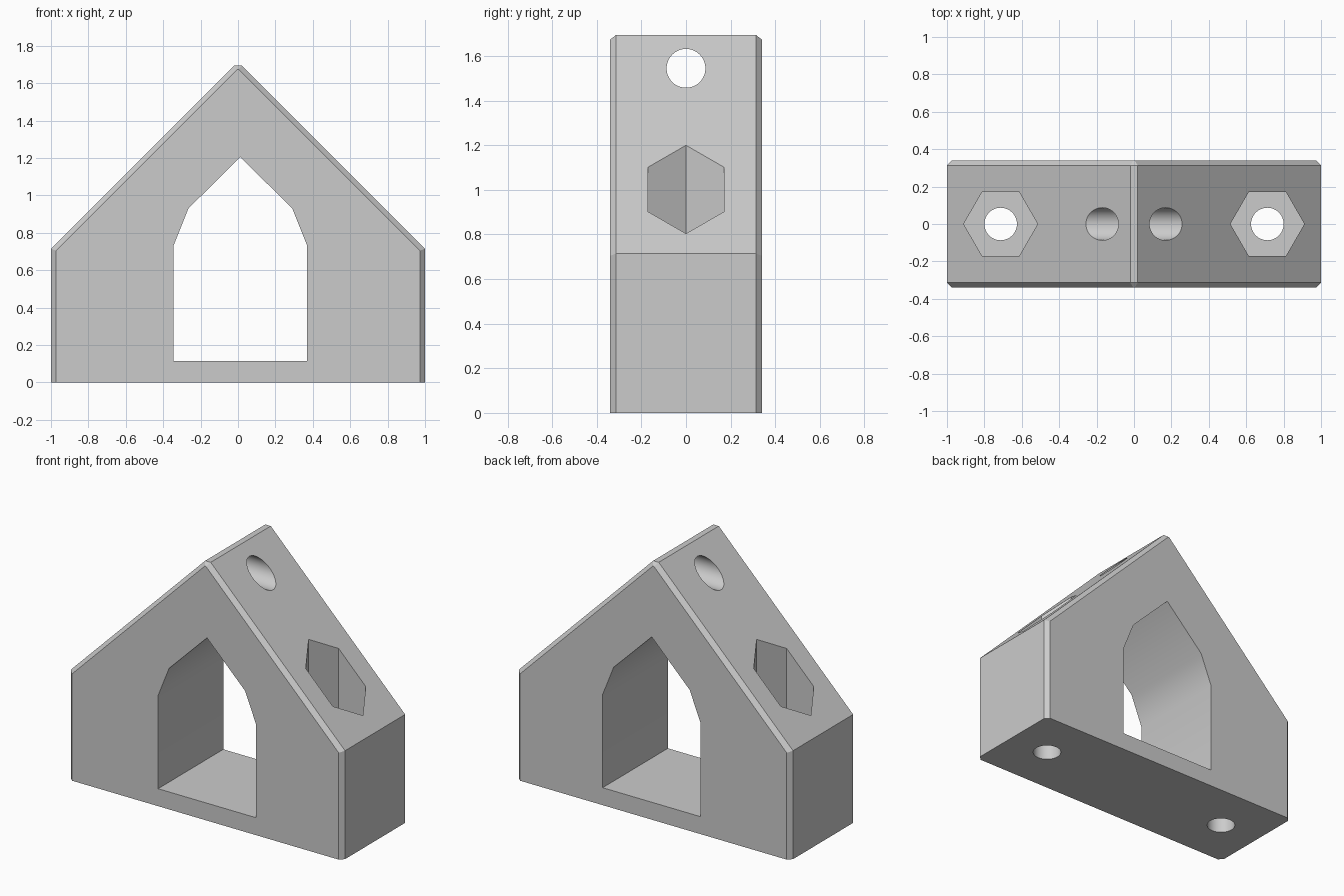
import bpy
import bmesh
import math
from mathutils import Matrix

cube = bpy.data.objects.get("Cube")
if cube:
    bpy.data.objects.remove(cube, do_unlink=True)

grey = bpy.data.materials.new("plain_grey")
grey.use_nodes = True
GREY = (0.6, 0.6, 0.6, 1.0)
grey.diffuse_color = GREY
grey.node_tree.nodes["Principled BSDF"].inputs["Base Color"].default_value = GREY


def add_object(name, bm):
    bmesh.ops.recalc_face_normals(bm, faces=bm.faces)
    mesh = bpy.data.meshes.new(name)
    bm.to_mesh(mesh)
    bm.free()
    mesh.materials.append(grey)
    obj = bpy.data.objects.new(name, mesh)
    bpy.context.collection.objects.link(obj)
    return obj


def loft(name, sections):
    """Join (y, xz profile) sections into a closed solid."""
    bm = bmesh.new()
    rings = [[bm.verts.new((x, y, z)) for x, z in profile] for y, profile in sections]
    count = len(rings[0])
    for a, b in zip(rings, rings[1:]):
        for i in range(count):
            j = (i + 1) % count
            bm.faces.new((a[i], a[j], b[j], b[i]))
    bm.faces.new(rings[0])
    bm.faces.new(rings[-1])
    return add_object(name, bm)


def prism(name, sides, radius, length, matrix):
    bm = bmesh.new()
    bmesh.ops.create_cone(bm, cap_ends=True, segments=sides, radius1=radius,
                          radius2=radius, depth=length, matrix=matrix)
    return add_object(name, bm)


def gable(half_width, eave, half_ridge, ridge):
    right = [(half_width, 0), (half_width, eave), (half_ridge, ridge)]
    return right + [(-x, z) for x, z in reversed(right)]


# Gabled block with chamfered front and back edges
HALF_DEPTH, CHAMFER = 0.34, 0.027
outer = gable(1.0, 0.715, 0.02, 1.695)
inner = gable(1.0 - CHAMFER, 0.704, 0.004, 1.674)
block = loft("gabled_bracket", [
    (-HALF_DEPTH, inner), (CHAMFER - HALF_DEPTH, outer),
    (HALF_DEPTH - CHAMFER, outer), (HALF_DEPTH, inner)])

# Pointed opening through the middle
arch = [(-0.345, 0.115), (0.37, 0.115), (0.37, 0.73), (0.29, 0.93),
        (0.012, 1.205), (-0.265, 0.93), (-0.345, 0.73)]
cutters = [loft("opening_cutter", [(-1, arch), (1, arch)])]

# Cross hole under the ridge
HOLE = 0.087
cutters.append(prism("cross_hole_cutter", 48, HOLE, 3,
                     Matrix.Translation((0, 0, 1.545)) @ Matrix.Rotation(math.pi / 2, 4, "Y")))

# Screw holes with hexagonal nut pockets above
POCKET_FLOOR = 0.3
for side in (-1, 1):
    x = side * 0.713
    cutters.append(prism("nut_pocket_cutter", 6, 0.198, 2,
                         Matrix.Translation((x, 0, POCKET_FLOOR + 1))
                         @ Matrix.Rotation(math.pi / 2, 4, "Z")))
    cutters.append(prism("screw_hole_cutter", 48, HOLE, 2, Matrix.Translation((x, 0, 0))))

# Cut everything, then bake the result
for cutter in cutters:
    cutter.hide_render = True
    mod = block.modifiers.new(cutter.name, "BOOLEAN")
    mod.operation = "DIFFERENCE"
    mod.solver = "EXACT"
    mod.object = cutter

# Turn the pockets so their corners point along x
for cutter in cutters:
    if cutter.name.startswith("nut_pocket"):
        xs = [v.co.x for v in cutter.data.vertices]
        ys = [v.co.y for v in cutter.data.vertices]
        if max(xs) - min(xs) < max(ys) - min(ys):
            centre = Matrix.Translation(((max(xs) + min(xs)) / 2, 0, 0))
            cutter.data.transform(centre @ Matrix.Rotation(math.pi / 6, 4, "Z") @ centre.inverted())

bpy.context.view_layer.update()
baked = bpy.data.meshes.new_from_object(
    block.evaluated_get(bpy.context.evaluated_depsgraph_get()))
block.modifiers.clear()
block.data = baked
for cutter in cutters:
    bpy.data.objects.remove(cutter, do_unlink=True)

# Smooth hole walls, crisp edges
bpy.ops.object.select_all(action="DESELECT")
block.select_set(True)
bpy.context.view_layer.objects.active = block
bpy.ops.object.shade_smooth_by_angle(angle=math.radians(30))
